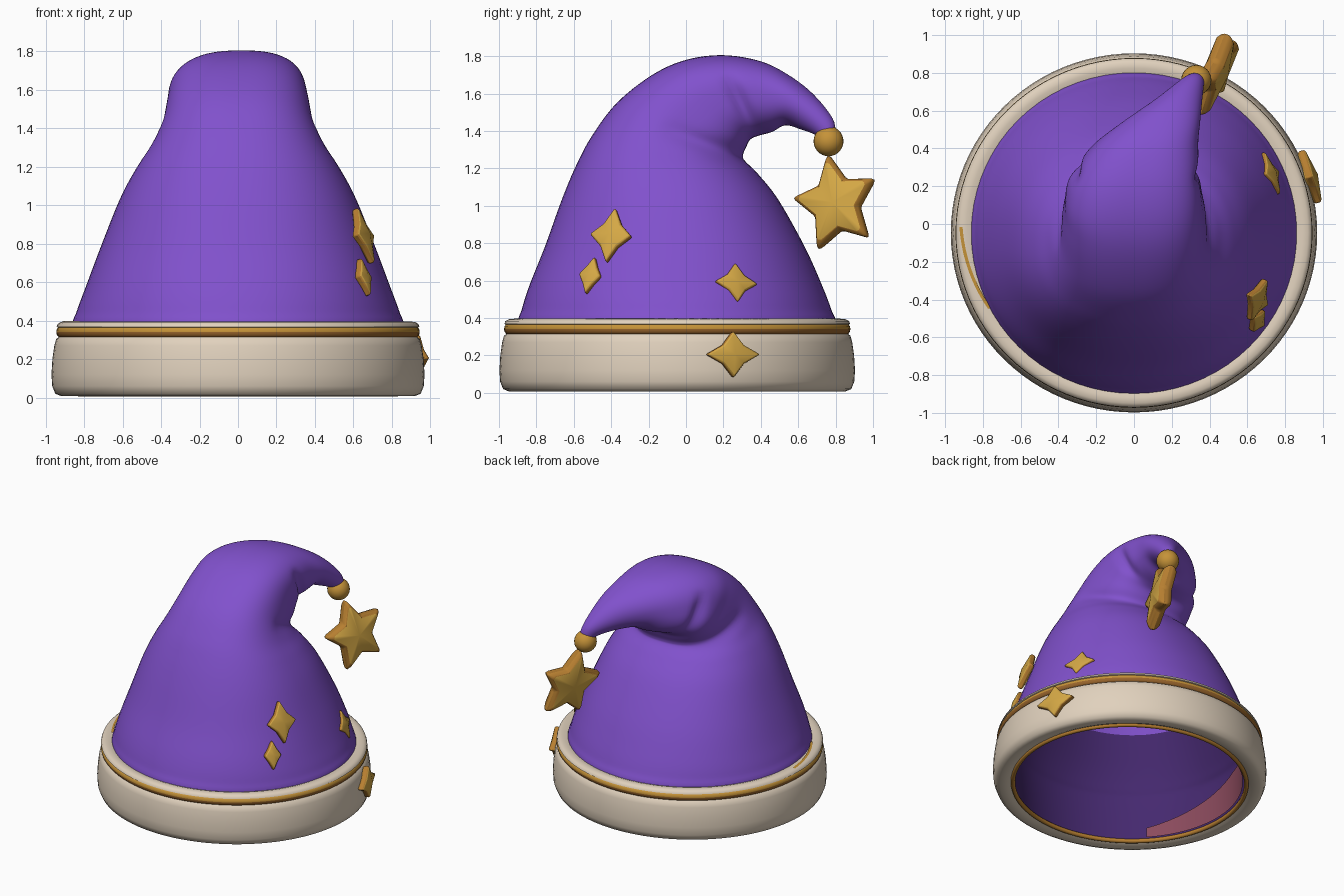
import bpy, bmesh, math
from mathutils import Vector, Matrix

if "Cube" in bpy.data.objects:
    bpy.data.objects.remove(bpy.data.objects["Cube"])


def material(name, rgb):
    m = bpy.data.materials.new(name)
    m.diffuse_color = (*rgb, 1)
    m.use_nodes = True
    m.node_tree.nodes["Principled BSDF"].inputs["Base Color"].default_value = m.diffuse_color
    return m


PURPLE = material("purple felt", (0.22, 0.083, 0.61))
DARK = material("dark purple lining", (0.06, 0.022, 0.16))
CREAM = material("cream trim", (0.75, 0.64, 0.51))
GOLD = material("gold", (0.66, 0.39, 0.06))
HONEY = material("honey gold", (0.56, 0.29, 0.04))
AMBER = material("amber gold", (0.47, 0.21, 0.03))
BROWN = material("brown gold", (0.32, 0.13, 0.025))
ROSE = material("rose lining", (0.26, 0.07, 0.11))
CY = -0.047  # y centre of the brim


def finish(bm, name, mats, smooth=40):
    me = bpy.data.meshes.new(name)
    bm.to_mesh(me)
    bm.free()
    ob = bpy.data.objects.new(name, me)
    bpy.context.collection.objects.link(ob)
    for m in mats:
        me.materials.append(m)
    bpy.ops.object.select_all(action='DESELECT')
    bpy.context.view_layer.objects.active = ob
    ob.select_set(True)
    bpy.ops.object.shade_smooth_by_angle(angle=math.radians(smooth))
    return ob


def skin(bm, rings, closed=True):
    """Join rows of points with quads."""
    rows = [[bm.verts.new(p) for p in r] for r in rings]
    n = len(rows[0])
    for a, b in zip(rows, rows[1:]):
        for j in range(n if closed else n - 1):
            k = (j + 1) % n
            bm.faces.new((a[j], a[k], b[k], b[j]))
    return rows


def spline(keys, steps):
    """Catmull-Rom through tuples of numbers."""
    out = []
    for i in range(len(keys) - 1):
        p = [keys[max(0, min(len(keys) - 1, i + d))] for d in (-1, 0, 1, 2)]
        for s in range(steps):
            t = s / steps
            out.append([0.5 * (2 * b + (c - a) * t + (2 * a - 5 * b + 4 * c - d) * t * t
                               + (3 * b - a - 3 * c + d) * t ** 3) for a, b, c, d in zip(*p)])
    return out + [list(keys[-1])]


def seg_dist(p, a, b):
    ab = b - a
    t = max(0, min(1, (p - a).dot(ab) / ab.dot(ab)))
    return (p - a - ab * t).length, t


def power(v, p):
    return math.copysign(abs(v) ** p, v)


# --- Hat body: rings from outer edge (y, z) to inner edge (y, z), x centre, half width, roundness
KEYS = [(-.87, .02, .775, .02, 0, .835, 1), (-.90, .34, .805, .34, 0, .865, 1),
        (-.877, .45, .775, .45, 0, .838, .97), (-.835, .58, .725, .58, 0, .79, .94),
        (-.755, .78, .635, .78, 0, .715, .92), (-.665, 1.03, .495, 1.03, 0, .615, .90),
        (-.59, 1.21, .385, 1.17, 0, .53, .88), (-.505, 1.37, .315, 1.24, 0, .452, .85),
        (-.37, 1.55, .305, 1.27, 0, .395, .80), (-.18, 1.70, .32, 1.31, 0, .37, .75),
        (0, 1.78, .345, 1.355, 0, .355, .74), (.20, 1.805, .39, 1.375, .02, .325, .78),
        (.40, 1.772, .46, 1.395, .07, .27, .84), (.55, 1.698, .53, 1.43, .145, .205, .92),
        (.68, 1.597, .61, 1.41, .23, .13, 1), (.785, 1.465, .70, 1.375, .305, .065, 1),
        (.80, 1.37, .73, 1.34, .33, .04, 1)]
FOLDS = [(Vector((.24, 1.66)), Vector((.36, 1.41)), .035, .04),
         (Vector((-.08, 1.40)), Vector((.30, 1.25)), .025, .045)]
N = 72
rings = []
for fy, fz, by, bz, cx, hw, p in spline(KEYS, 6):
    ring = []
    for j in range(N):
        t = 2 * math.pi * j / N
        c, s = power(math.cos(t), p), power(math.sin(t), p)
        y = (fy + by) / 2 + c * (fy - by) / 2
        z = (fz + bz) / 2 + c * (fz - bz) / 2
        x = cx + s * hw
        # soft pinched folds on both flanks of the bend
        for a, b, depth, width in FOLDS:
            d, u = seg_dist(Vector((y, z)), a, b)
            x -= s * depth * math.sin(math.pi * (.15 + .7 * u)) * math.exp(-(d / width) ** 2)
        ring.append((x, y, z))
    rings.append(ring)
bm = bmesh.new()
rows = skin(bm, rings)
bm.faces.new(rows[-1])
# slot 0: crown, slot 1: lower wall; the shell thickness maps them to slots 2 and 3 inside
for f in bm.faces:
    f.material_index = 1 if f.calc_center_median().z < .82 else 0
body = finish(bm, "hat_body", [PURPLE, PURPLE, PURPLE, DARK], 60)
mod = body.modifiers.new("thickness", 'SOLIDIFY')
mod.thickness = 0.02
mod.offset = -1
mod.material_offset = 2


# --- Brim parts: profiles (radius, z) swept around the slightly oval opening
def sweep(name, profile, mats, n=96, under=None):
    rings = []
    for r, z in profile + profile[:1]:
        rings.append([(r * math.cos(2 * math.pi * j / n),
                       CY + r * .98 * math.sin(2 * math.pi * j / n), z) for j in range(n)])
    bm = bmesh.new()
    skin(bm, rings)
    bmesh.ops.remove_doubles(bm, verts=bm.verts, dist=1e-5)
    bmesh.ops.recalc_face_normals(bm, faces=bm.faces)
    if under is not None:  # second colour on the lower part
        for f in bm.faces:
            f.material_index = int(f.calc_center_median().z < under)
    return finish(bm, name, mats, 50)


def round_profile(r, z, w, h, n=12):
    return [(r + w * math.cos(2 * math.pi * k / n), z + h * math.sin(2 * math.pi * k / n))
            for k in range(n)]


sweep("brim_band", [(.84, .025), (.87, .012), (.92, .008), (.95, .02), (.966, .06), (.97, .12),
                    (.965, .20), (.955, .27), (.945, .305), (.925, .32), (.925, .36),
                    (.943, .368), (.938, .383), (.92, .393), (.89, .396), (.855, .385)], [CREAM])
sweep("brim_gold_cord", round_profile(.922, .341, .023, .03), [HONEY, BROWN], under=.34)
sweep("inner_gold_cord", round_profile(.828, .022, .016, .016), [AMBER])


def strip(name, mat, a0, a1, edge, n=24):
    """Thin sheet along the brim; edge(u) gives its two (radius, z) sides."""
    rows = [[], []]
    for k in range(n + 1):
        t = math.radians(a0 + (a1 - a0) * k / n)
        for row, (r, z) in zip(rows, edge(k / n)):
            row.append((r * math.cos(t), CY + .98 * r * math.sin(t), z))
    bm = bmesh.new()
    skin(bm, rows, False)
    bmesh.ops.reverse_faces(bm, faces=bm.faces)
    finish(bm, name, [mat])


# --- Rose patch inside the opening, and a gold sliver on the left of the brim top
strip("lining_patch", ROSE, 125, 222,
      lambda u: ((.802, .035), (.802, .31 - .2 * max(0, (u - .4) / .6))))
strip("brim_top_sliver", HONEY, 178, 208,
      lambda u: ((.925 - .05 * u, .3945 + .003 * u), (.908 - .05 * u, .399)))


# --- Stars: raised gold centre, darker bevelled rim and sides
def star(name, points, radii, inner, depth, edge, loc, normal, spin=0, bevel=.01, rim=0):
    """radii: (half width, half height) of the tips; inner: notch ratio; rim: amber border."""
    bm = bmesh.new()
    n = points * 2

    def loop(scale, z):
        return [bm.verts.new((radii[0] * f * math.cos(t), radii[1] * f * math.sin(t), z))
                for t, f in ((math.pi / 2 + 2 * math.pi * k / n, scale * (inner if k % 2 else 1))
                             for k in range(n))]

    def band(a, b, mat):
        for k in range(n):
            m = (k + 1) % n
            bm.faces.new((a[k], a[m], b[m], b[k])).material_index = mat

    sides = []
    for s in (1, -1):
        outer = loop(1, s * edge)
        core = loop(1 - rim, s * (edge + (depth - edge) * .45)) if rim else outer
        if rim:
            band(outer, core, 1)
        hub = bm.verts.new((0, 0, s * depth))
        for k in range(n):
            bm.faces.new((hub, core[k], core[(k + 1) % n]))
        sides.append(outer)
    band(sides[0], sides[1], 1)
    bmesh.ops.recalc_face_normals(bm, faces=bm.faces)
    w = Vector(normal).normalized()
    u = Vector((0, 0, 1)).cross(w).normalized()
    v = w.cross(u)
    rot = Matrix((u, v, w)).transposed().to_4x4()
    bm.transform(Matrix.Translation(loc) @ rot @ Matrix.Rotation(math.radians(spin), 4, 'Z'))
    ob = finish(bm, name, [GOLD, AMBER], 35)
    b = ob.modifiers.new("soft edges", 'BEVEL')
    b.width = bevel
    b.segments = 2
    b.limit_method = 'ANGLE'
    b.angle_limit = math.radians(40)


# four-pointed patches sewn on the right side
star("large_patch_star", 4, (.118, .155), .58, .04, .018, (.652, -.40, .84), (.90, -.33, .33), -3)
star("small_patch_star", 4, (.066, .105), .66, .032, .018, (.652, -.51, .625), (.86, -.42, .33), -6)
star("rear_patch_star", 4, (.122, .112), .56, .04, .02, (.717, .265, .585), (.88, .36, .33), -4)
star("brim_patch_star", 4, (.15, .125), .56, .045, .02, (.93, .25, .205), (.95, .31, .03))

# --- Hanging ball and five-pointed star at the tip
bm = bmesh.new()
bmesh.ops.create_uvsphere(bm, u_segments=24, v_segments=14, radius=.08,
                          matrix=Matrix.Translation((.33, .762, 1.345)))
finish(bm, "tip_ball", [HONEY], 60)
star("hanging_star", 5, (.25, .275), .53, .068, .03, (.435, .806, 1.01), (.92, -.36, .14), 13,
     .018, .13)
